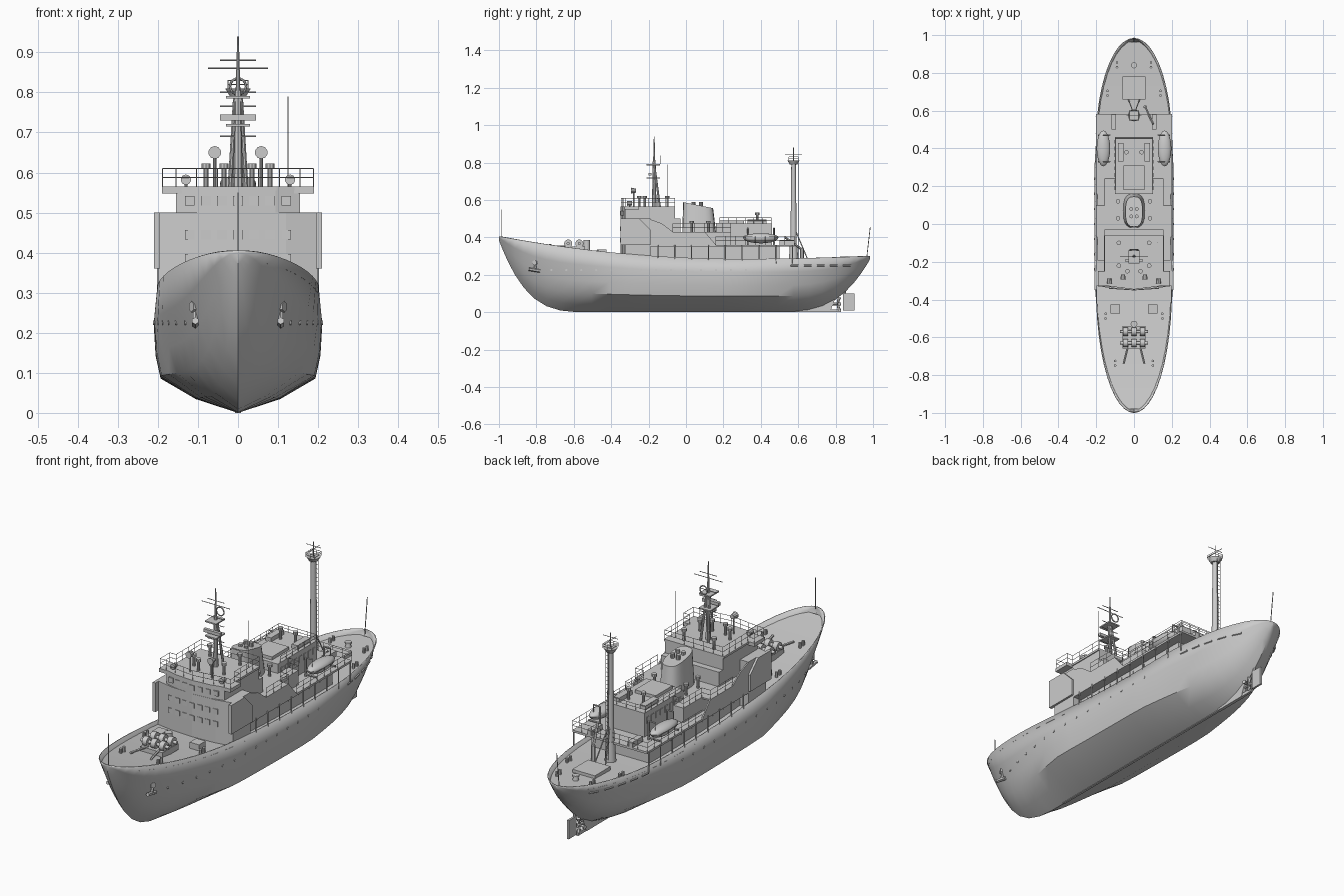
import bpy, bmesh
from math import sin, cos, pi, tau, sqrt, copysign, radians
from mathutils import Vector

if "Cube" in bpy.data.objects:
    bpy.data.objects.remove(bpy.data.objects["Cube"])

grey = bpy.data.materials.new("plain_grey")
grey.use_nodes = True
paint = (.6, .6, .6, 1)
grey.diffuse_color = paint
grey.node_tree.nodes["Principled BSDF"].inputs["Base Color"].default_value = paint

# Shared levels, half widths and end positions
BOW, STERN, BEAM = -1, .985, .21
MAIN, BOAT, UPPER, AFT, BRIDGE, ROOF = .26, .36, .43, .475, .5, .565
SIDE, INNER, NARROW = .2, .155, .1
FACE, WING_END, HOUSE_END, GALLERY_END = -.35, -.25, -.06, .58
MAST, AFT_MAST = -.17, .575


# Helpers
def finish(name, bm, smooth=False, mirror=False, thickness=0):
    bmesh.ops.recalc_face_normals(bm, faces=bm.faces)
    mesh = bpy.data.meshes.new(name)
    bm.to_mesh(mesh)
    bm.free()
    mesh.materials.append(grey)
    obj = bpy.data.objects.new(name, mesh)
    bpy.context.collection.objects.link(obj)
    if thickness:
        obj.modifiers.new("Thickness", "SOLIDIFY").thickness = thickness
    if mirror:
        obj.modifiers.new("Mirror", "MIRROR")
    if smooth:
        bpy.ops.object.select_all(action="DESELECT")
        obj.select_set(True)
        bpy.context.view_layer.objects.active = obj
        bpy.ops.object.shade_smooth_by_angle(angle=radians(35))


def add_box(bm, *spans):
    for vert in bmesh.ops.create_cube(bm, size=1)["verts"]:
        vert.co = [low if c < 0 else high for c, (low, high) in zip(vert.co, spans)]


def box(name, across, along, height, mirror=False):
    bm = bmesh.new()
    add_box(bm, across if mirror else (-across, across), along, height)
    finish(name, bm, mirror=mirror)


def add_rod(bm, start, end, radius, end_radius=None, sides=6):
    start, end = Vector(start), Vector(end)
    axis = end - start
    turn = axis.to_track_quat("Z", "Y")
    cone = bmesh.ops.create_cone(bm, cap_ends=True, segments=sides, radius1=radius,
                                 radius2=radius if end_radius is None else end_radius, depth=axis.length)
    for vert in cone["verts"]:
        vert.co = turn @ vert.co + (start + end) / 2


def rods(name, items, mirror=False, sides=6):
    bm = bmesh.new()
    for item in items:
        add_rod(bm, *item, sides=sides)
    finish(name, bm, smooth=sides > 6, mirror=mirror)


def upright(x, y, base, height, *radii):
    return ((x, y, base), (x, y, base + height), *radii)


def crossbar(reach, y, z, radius):
    return ((-reach, y, z), (reach, y, z), radius)


def prism(name, points, axis, low, high, mirror=False):
    bm = bmesh.new()
    rings = [[bm.verts.new((h, *p) if axis == "x" else (*p, h)) for p in points] for h in (low, high)]
    for ring in rings:
        bm.faces.new(ring)
    bridge_rows(bm, *[ring + ring[:1] for ring in rings])
    finish(name, bm, mirror=mirror)


def bridge_rows(bm, *rows):
    for row, following in zip(rows, rows[1:]):
        for i in range(len(row) - 1):
            bm.faces.new((row[i], row[i + 1], following[i + 1], following[i]))


def railing(name, level, path, height=.045, mirror=True):
    items = []
    for a, b in zip(path, path[1:]):
        a, b = Vector((*a, level)), Vector((*b, level))
        for lift in (height / 2, height):
            up = Vector((0, 0, lift))
            items.append((a + up, b + up, .0013))
        count = max(1, round((b - a).length / .05))
        for i in range(count + 1):
            items.append(upright(*a.lerp(b, i / count), height, .0013))
    rods(name, items, mirror, sides=4)


# Hull lines given by rules along the length
def past(y, start, end):
    return min(1, max(0, (y - start) / (end - start)))


def half_beam(y):
    run = past(y, -.3, BOW) + past(y, .4, STERN)
    return max(.004, BEAM * sqrt(1 - run * run))


def sheer(y):
    return .285 + .12 * past(y, .3, BOW) ** 2 + .015 * past(y, .3, STERN) ** 2


def keel(y):
    return .385 * past(y, -.5, BOW) ** 3.5 + .285 * past(y, .5, STERN) ** 3


def section(y):
    fullness = min(1, (y - BOW) / .7, 1.3 - 1.1 * y)
    points = []
    for level, full in ((0, 0), (.12, .5), (.3, .92), (.5, .98), (.75, 1), (1, .96)):
        sharp = level ** .85
        width = half_beam(y) * (sharp + (full - sharp) * fullness)
        points.append((width, y, keel(y) + (sheer(y) - keel(y)) * level))
    return points


def side_x(y, z):
    points = section(y)
    for a, b in zip(points, points[1:]):
        if z <= b[2]:
            return a[0] + (b[0] - a[0]) * (z - a[2]) / (b[2] - a[2])
    return b[0]


steps = 30
stations = [BOW + (STERN - BOW) * (1 - cos(pi * i / steps)) / 2 for i in range(steps + 1)]
bm = bmesh.new()
rows = []
for y in stations:
    half = section(y)
    rows.append([bm.verts.new(p) for p in [(-x, y, z) for x, y, z in half[:0:-1]] + half])
bridge_rows(bm, *rows)
bm.faces.new(rows[0])
bm.faces.new(rows[-1])
finish("hull", bm, smooth=True, thickness=.005)

bm = bmesh.new()
rows = []
for y in stations[2:-2]:
    z = sheer(y) - .022
    rows.append([bm.verts.new((k * side_x(y, z), y, z)) for k in (-1, 1)])
bridge_rows(bm, *rows)
finish("weather_deck", bm)

# Stern gear
box("keel_bar", .006, (-.5, .83), (0, .015))
prism("stern_skeg", [(.6, 0), (.77, 0), (.8, .08), (.65, .06)], "x", -.008, .008)
box("rudder", .005, (.84, .9), (.01, .1))
rods("stern_shafts", [upright(0, .85, .09, .05, .006), ((0, .77, .045), (0, .83, .045), .008)])
rods("propeller", [((0, .81, .045), (.035 * cos(a), .82, .045 + .035 * sin(a)), .004, .01)
                   for a in (0, pi / 2, pi, -pi / 2)])

# Hull fittings
portholes, freeing_ports = [], []
for i in range(14):
    y, z = -.72 + .08 * i, .225
    x = side_x(y, z)
    portholes.append(((x - .004, y, z), (x + .002, y, z), .006))
for i in range(5):
    ends = [(side_x(y, MAIN - .01), y, MAIN - .01) for y in (.56 + .07 * i, .6 + .07 * i)]
    freeing_ports.append((*ends, .005))
rods("portholes", portholes, mirror=True, sides=8)
rods("freeing_ports", freeing_ports, mirror=True)
x = side_x(-.8, .24)
rods("anchor", [((x, -.8, .27), (x, -.81, .22), .007), ((x, -.84, .23), (x, -.78, .22), .009),
                ((x - .01, -.8, .265), (x + .01, -.81, .265), .014)], mirror=True)

# Superstructure
front = [(SIDE, -.19), (SIDE, -.325), (.12, -.342), (0, FACE)]
plan = front + [(-x, y) for x, y in front[-2::-1]]
bridge_plan = [(x * INNER / SIDE, y if y < -.2 else HOUSE_END) for x, y in plan]
prism("forward_house", plan, "z", MAIN, BRIDGE)
prism("wheelhouse", bridge_plan, "z", BRIDGE, ROOF - .01)
prism("wheelhouse_roof", [(x * 1.03, y) for x, y in bridge_plan], "z", ROOF - .01, ROOF)
prism("wheelhouse_base", [(x, y if y < -.2 else -.03) for x, y in bridge_plan], "z", UPPER, BRIDGE)
box("bridge_wing", (.14, .19), (-.33, WING_END), (ROOF - .017, ROOF), mirror=True)
prism("wing_bracket", [(FACE, BRIDGE), (WING_END, BRIDGE), (-.19, .44), (-.19, BOAT), (FACE, BOAT)],
      "x", SIDE - .005, BEAM, mirror=True)
box("main_house", INNER, (-.2, .5), (MAIN, BOAT))
box("boat_deck", SIDE, (-.2, GALLERY_END), (BOAT - .01, BOAT))
box("middle_house", INNER, (-.2, .24), (BOAT, UPPER))
prism("side_screen", [(-.2, BOAT), (-.2, BRIDGE), (-.13, AFT), (-.07, UPPER), (NARROW, UPPER), (.16, BOAT)],
      "x", SIDE - .006, SIDE, mirror=True)
box("upper_deck", SIDE, (-.2, .1), (UPPER - .007, UPPER))
box("aft_house", NARROW, (.16, .46), (BOAT, AFT))
box("skylight", .055, (.18, .31), (AFT, AFT + .015))
box("roof_locker", (.055, .085), (.33, .43), (AFT, AFT + .02), mirror=True)
rods("gallery_post", [upright(SIDE, -.15 + .09 * i, MAIN, BOAT - MAIN, .003) for i in range(9)], mirror=True)

# Windows as thin plates
bm = bmesh.new()
for i in range(-3, 4):
    for z in (.53, .445, .385):
        x = i * .04
        y = FACE + abs(x) * (.09 if z > BRIDGE else .07)
        add_box(bm, (x - .012, x + .012), (y - .003, y + .005), (z - .012, z + .012))
finish("front_windows", bm)
bm = bmesh.new()
for i in range(8):
    for wall, y, z in ((INNER, -.16 + .08 * i, .32), (NARROW, .18 + .035 * i, UPPER)):
        add_box(bm, (wall - .002, wall + .003), (y, y + .02), (z - .01, z + .02))
finish("side_windows", bm, mirror=True)

# Funnel with rounded plan and sloping top
bm = bmesh.new()
low, high = [], []
for i in range(20):
    c, s = [copysign(abs(f(tau * i / 20)) ** .7, f(tau * i / 20)) for f in (cos, sin)]
    low.append(bm.verts.new((.057 * c, .07 + .09 * s, UPPER)))
    high.append(bm.verts.new((.045 * c, .065 + .08 * s, ROOF + .007 - .016 * s)))
bridge_rows(bm, low + low[:1], high + high[:1])
bmesh.ops.inset_region(bm, faces=[bm.faces.new(high)], thickness=.01, depth=-.012)
finish("funnel", bm, smooth=True)
rods("exhaust_pipe", [upright(.015, y, .54, .05, .01) for y in (.04, .08)], mirror=True, sides=10)

# Lifeboats and davits
bm = bmesh.new()
for vert in bmesh.ops.create_uvsphere(bm, u_segments=16, v_segments=10, radius=1)["verts"]:
    x, y, z = vert.co
    vert.co = (.162 + .036 * x, .4 + .095 * y, .4 + z * (.032 if z < 0 else .022))
finish("lifeboat", bm, smooth=True, mirror=True)
davits = []
for y in (.33, .47):
    davits += [upright(.13, y, BOAT, .09, .005), ((.13, y, .45), (.165, y, .45), .004),
               upright(.165, y, .41, .04, .002), ((.13, y, .37), (.19, y, .37), .005)]
rods("davit", davits, mirror=True)

# Main mast
rods("main_mast", [upright(0, MAST, ROOF, .24, .012, .008), upright(0, MAST, .8, .14, .006, .002)]
     + [((x, -.14, ROOF), (x / 3, MAST, .79), .006) for x in (-.02, .02)], sides=8)
rods("mast_yards", [crossbar(.075, MAST, .86, .0018)]
     + [crossbar(.045, MAST, z, .0018) for z in (.69, .765, .8, .88)])
box("radar_scanner", .045, (-.2, -.185), (.73, .745))
for name, z in (("lower_platform", .715), ("upper_platform", .785)):
    box(name, .03, (-.21, -.14), (z, z + .006))
ring = [(.02 * cos(tau * i / 16), -.135, .815 + .02 * sin(tau * i / 16)) for i in range(17)]
rods("direction_finder_ring", [(a, b, .003) for a, b in zip(ring, ring[1:])])

# Aft mast, ladder, stays and staffs
rods("aft_mast", [upright(0, AFT_MAST, MAIN, .1, .026, .02), upright(0, AFT_MAST, BOAT, .44, .017, .012),
                  upright(0, AFT_MAST, .79, .02, .02, .032)], sides=12)
rods("aft_mast_aerials", [upright(0, AFT_MAST, .8, .08, .002), crossbar(.04, AFT_MAST, .86, .0015),
                          ((0, .53, .845), (0, .62, .845), .0015)])
rods("mast_ladder", [upright(x, .6, MAIN, .54, .0015) for x in (-.008, .008)]
     + [crossbar(.008, .6, MAIN + .02 * i, .0012) for i in range(27)], sides=4)
rods("mast_stay", [((.03, .66, MAIN), (0, GALLERY_END, .45), .003)], mirror=True)
rods("flagstaffs", [upright(0, -.985, .4, .15, .002), ((0, .965, .28), (0, STERN, .455), .002),
                    upright(.125, -.1, ROOF, .225, .0015)])

# Searchlights and vents
lights = []
for x, y, height, radius in ((.058, -.28, .085, .016), (.13, -.3, .017, .013)):
    z = ROOF + height
    lights += [upright(x, y, ROOF, height, .004), ((x, y - .015, z), (x, y + .012, z), radius, .011)]
rods("searchlight", lights, mirror=True, sides=10)
vents = []
for x, y, base in ((.035, WING_END, ROOF), (.08, -.22, ROOF), (.08, -.1, ROOF),
                   (.085, .03, UPPER), (.085, .12, UPPER), (.04, .38, AFT)):
    vents += [upright(x, y, base, .045, .007), upright(x, y, base + .045, .012, .012)]
rods("vents", vents, mirror=True, sides=10)

# Deck gear
box("windlass_bed", .06, (-.66, -.54), (.32, .35))
drums = [((x - .012, y, .367), (x + .012, y, .367), .022) for x in (-.045, 0, .045) for y in (-.63, -.57)]
rods("windlass", drums + [crossbar(.075, y, .367, .008) for y in (-.63, -.57)]
     + [upright(0, -.53, .32, .065, .018)], sides=12)
rods("chain_run", [((.03, -.64, .35), (.055, -.74, .35), .006)], mirror=True)
rods("bollards", [upright(x, y + gap, sheer(y) - .025, .025, .007) for gap in (0, .025)
                  for x, y in ((.1, -.75), (.15, -.5), (.14, .68), (.09, .83))], mirror=True, sides=8)
box("fore_hatch", (.075, .125), (-.475, -.425), (.3, .335), mirror=True)
box("aft_hatch", .06, (.66, .78), (MAIN, .285))
box("deck_locker", (.095, .12), (.5, GALLERY_END), (BOAT, .385), mirror=True)
rods("capstan", [upright(0, .84, MAIN, .03, .016, .011), upright(0, .84, .29, .007, .016)], sides=12)
rods("deck_crane", [upright(.06, .62, MAIN, .08, .01), ((.06, .62, .335), (.1, .53, .4), .006)])

# Railings
railing("roof_rail", ROOF, [(0, -.345), (INNER, -.325), (.188, -.325), (.188, WING_END), (INNER, WING_END),
                            (INNER, HOUSE_END), (0, HOUSE_END)])
railing("upper_deck_rail", UPPER, [(SIDE, -.07), (SIDE, NARROW), (INNER, NARROW), (INNER, .24), (NARROW, .24)])
railing("aft_house_rail", AFT, [(NARROW, .18), (NARROW, .455), (0, .455)], height=.03)
railing("boat_deck_rail", BOAT, [(SIDE, .16), (SIDE, GALLERY_END), (0, GALLERY_END)])
railing("mast_top_rail", .81, [(0, .55), (.025, .55), (.025, .6), (0, .6)], height=.02)
